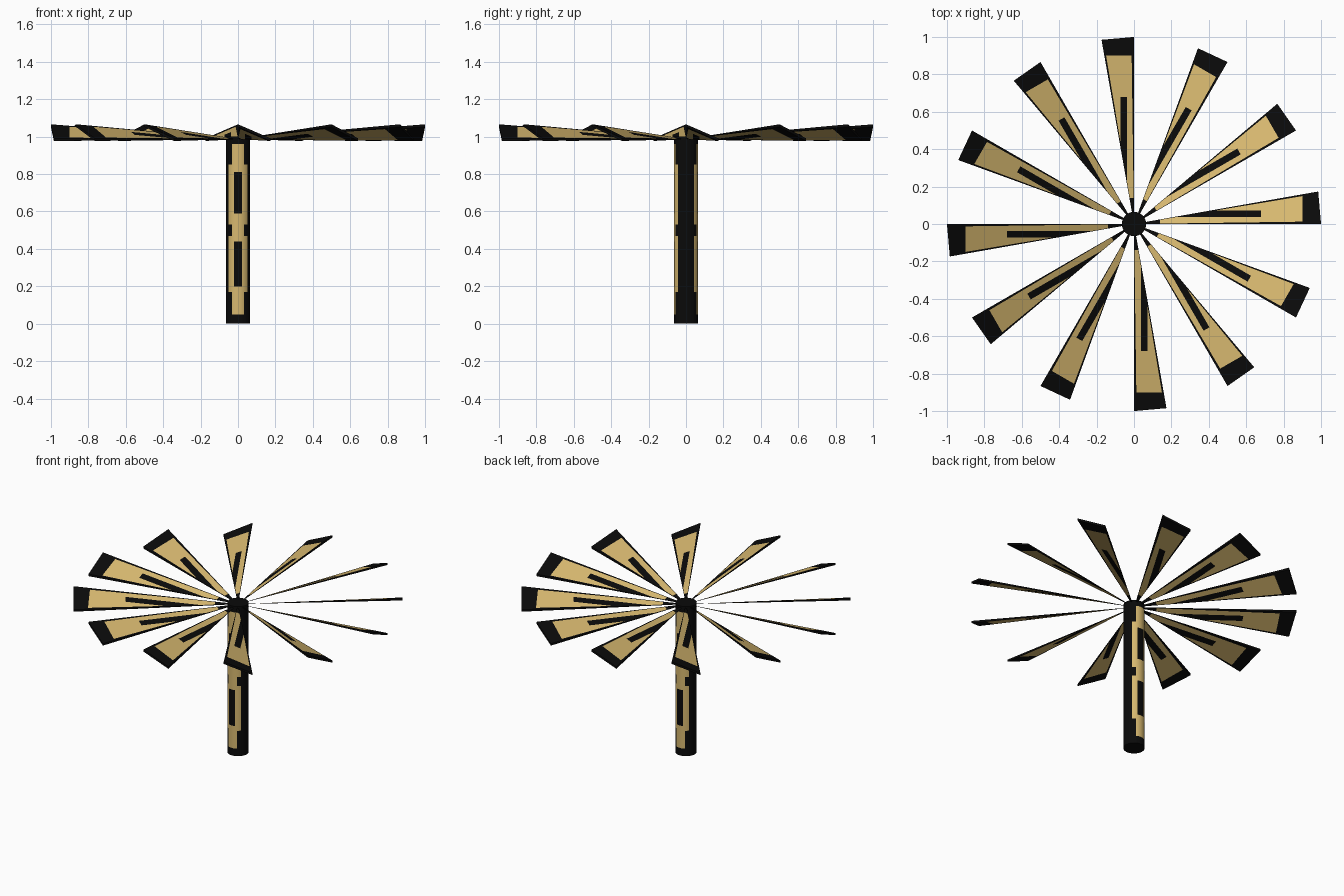
import bpy, bmesh, math
from mathutils import Vector

if "Cube" in bpy.data.objects:
    bpy.data.objects.remove(bpy.data.objects["Cube"])

def material(name, rgb):
    m = bpy.data.materials.new(name)
    m.diffuse_color = (*rgb, 1)
    m.use_nodes = True
    m.node_tree.nodes["Principled BSDF"].inputs["Base Color"].default_value = m.diffuse_color
    return m

BLACK = material("black", (0.003, 0.003, 0.003))
GOLD = material("gold", (0.68, 0.48, 0.16))

def add_object(name, mesh):
    obj = bpy.data.objects.new(name, mesh)
    bpy.context.collection.objects.link(obj)
    return obj

def finish(bm, name):
    bmesh.ops.recalc_face_normals(bm, faces=bm.faces)
    mesh = bpy.data.meshes.new(name)
    bm.to_mesh(mesh)
    bm.free()
    mesh.materials.append(BLACK)
    mesh.materials.append(GOLD)
    return mesh

def cut(bm, point, normal):
    bmesh.ops.bisect_plane(bm, geom=bm.verts[:] + bm.edges[:] + bm.faces[:],
                           plane_co=point, plane_no=normal, dist=1e-6)

# Pole: round post with gold panels on its front and back
R, H, SEG = 0.065, 1.0, 36
bm = bmesh.new()
bmesh.ops.create_cone(bm, cap_ends=True, segments=SEG, radius1=R, radius2=R, depth=H)
bmesh.ops.translate(bm, verts=bm.verts, vec=(0, 0, H / 2))
for z in (0.05, 0.17, 0.2, 0.44, 0.47, 0.53, 0.59, 0.81, 0.85, 0.96):
    cut(bm, (0, 0, z), (0, 0, 1))
for f in bm.faces:
    if abs(f.normal.z) > 0.5:
        continue
    c = f.calc_center_median()
    a = math.degrees(math.atan2(abs(c.x), abs(c.y)))   # angle away from front/back
    wide = 0.17 < c.z < 0.47 or 0.53 < c.z < 0.85
    bar = a < 20 and (0.2 < c.z < 0.44 or 0.59 < c.z < 0.81)
    f.material_index = int(0.05 < c.z < 0.96 and a < (50 if wide else 31) and not bar)
pole = add_object("pole", finish(bm, "pole"))
bpy.context.view_layer.objects.active = pole
pole.select_set(True)
bpy.ops.object.shade_smooth_by_angle(angle=math.radians(35))

# Blade: thin tilted wedge growing from the hub, high on one edge
SPAN = math.radians(10)
tip_x, tip_y = math.cos(SPAN), math.sin(SPAN)
bm = bmesh.new()
apex = bm.verts.new((0, 0, 0.987))
tip = [bm.verts.new(p) for p in ((1, 0, 1.066), (tip_x, tip_y, 0.991),
                                 (tip_x, tip_y, 0.977), (1, 0, 1.052))]
bm.faces.new(tip)
for i in range(4):
    bm.faces.new((apex, tip[i], tip[(i + 1) % 4]))

# Gold panel and dark centre bar, cut into the blade
for x in (0.14, 0.33, 0.68, 0.9):
    cut(bm, (x, 0, 0), (1, 0, 0))
for y in (0.037, 0.073):
    cut(bm, (0, y, 0), (0, 1, 0))
for v in (0.08, 0.94):
    a = SPAN * v
    cut(bm, (0, 0, 0), (-math.sin(a), math.cos(a), 0))
for f in bm.faces:
    c = f.calc_center_median()
    v = math.atan2(c.y, c.x) / SPAN
    panel = 0.14 < c.x < 0.9 and 0.08 < v < 0.94
    bar = 0.037 < c.y < 0.073 and c.x < 0.68
    f.material_index = int(panel and not bar)
blade_mesh = finish(bm, "blade")

# Twelve blades around the pole
for i in range(12):
    blade = add_object(f"blade_{i + 1}", blade_mesh)
    blade.rotation_euler.z = math.radians(30 * i)
